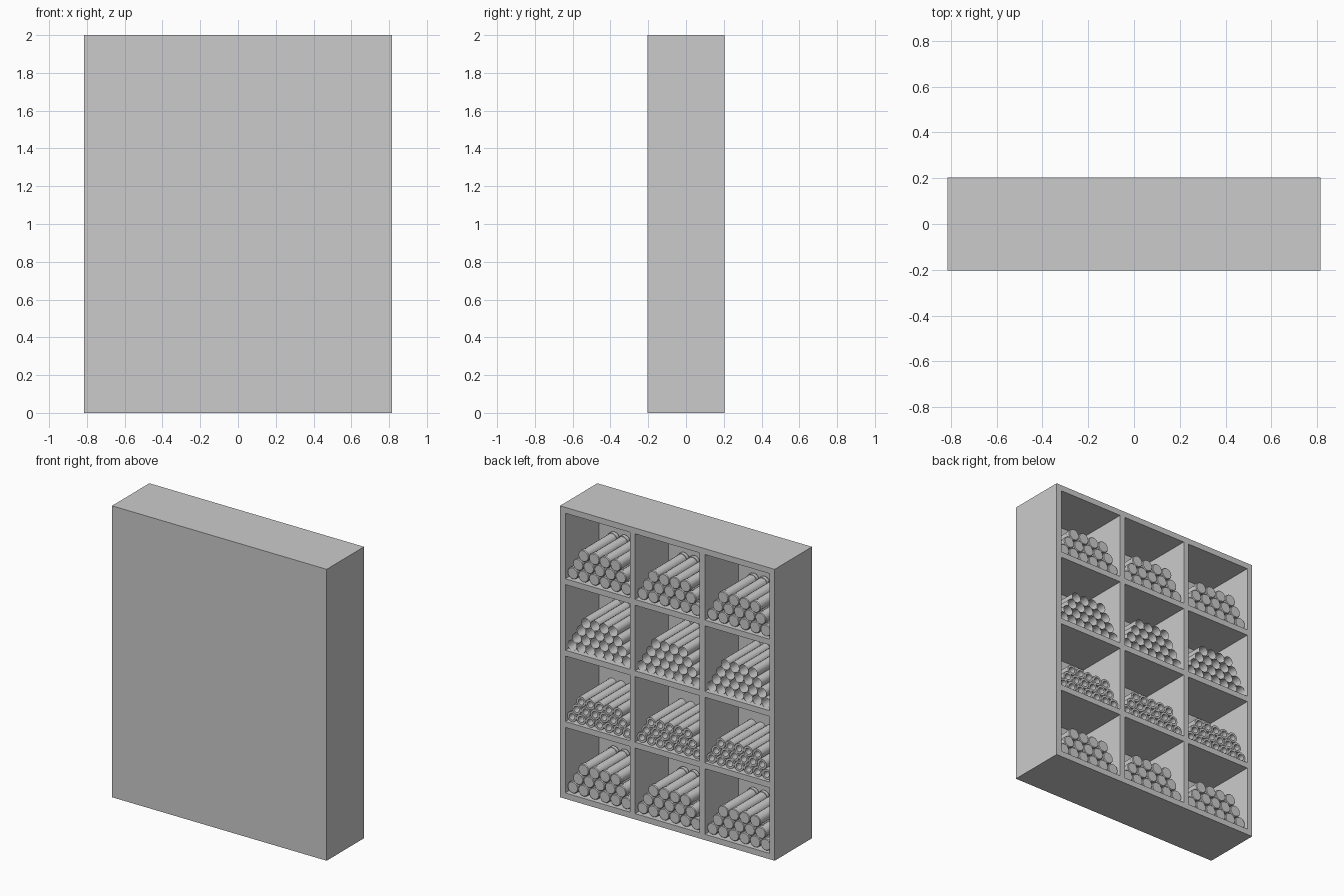
import bpy, bmesh
from math import pi, cos, sin, sqrt

if "Cube" in bpy.data.objects:
    bpy.data.objects.remove(bpy.data.objects["Cube"])

W, D, H, T = 1.63, 0.405, 2.0, 0.04     # shelf size and board thickness
COLS, ROWS = 3, 4
CW = (W - T * (COLS + 1)) / COLS        # cell width
CH = (H - T * (ROWS + 1)) / ROWS        # cell height
Y0, Y1 = -D / 2 + T + 0.005, D / 2 - 0.02   # ends of the stacked rolls


def obj_from(name, mesh, loc=(0, 0, 0)):
    ob = bpy.data.objects.new(name, mesh)
    ob.location = loc
    bpy.context.collection.objects.link(ob)
    return ob


def cabinet():
    # block with pigeonholes: grid face on the open side, holes pushed inward
    me = bpy.data.meshes.new("cabinet")
    bm = bmesh.new()
    xs, zs = [-W / 2], [0.0]
    for _ in range(COLS):
        xs += [xs[-1] + T, xs[-1] + T + CW]
    for _ in range(ROWS):
        zs += [zs[-1] + T, zs[-1] + T + CH]
    xs.append(W / 2)
    zs.append(H)
    grid = [[bm.verts.new((x, D / 2, z)) for z in zs] for x in xs]
    holes = []
    for i in range(len(xs) - 1):
        for j in range(len(zs) - 1):
            f = bm.faces.new((grid[i][j], grid[i][j + 1],
                              grid[i + 1][j + 1], grid[i + 1][j]))
            if i % 2 and j % 2:
                holes.append(f)
    rim = [e for e in bm.edges if e.is_boundary]
    new = bmesh.ops.extrude_edge_only(bm, edges=rim)["geom"]
    for v in new:
        if isinstance(v, bmesh.types.BMVert):
            v.co.y = -D / 2
    bmesh.ops.holes_fill(bm, edges=[e for e in bm.edges if e.is_boundary], sides=0)
    new = bmesh.ops.extrude_discrete_faces(bm, faces=holes)["faces"]
    for f in new:
        for v in f.verts:
            v.co.y = -D / 2 + T
    bmesh.ops.remove_doubles(bm, verts=bm.verts, dist=1e-5)
    bmesh.ops.recalc_face_normals(bm, faces=bm.faces)
    bm.to_mesh(me)
    bm.free()
    obj_from("cabinet", me)


def lathe(name, profile, closed=False, n=16):
    # spin (radius, y) points around the y axis; zero radius makes a cap
    me = bpy.data.meshes.new(name)
    bm = bmesh.new()
    rings = [[bm.verts.new((r * cos(2 * pi * k / n), y, r * sin(2 * pi * k / n)))
              for k in range(n)] for r, y in profile]
    pairs = list(zip(rings, rings[1:]))
    if closed:
        pairs.append((rings[-1], rings[0]))
    for a, b in pairs:
        for k in range(n):
            m = (k + 1) % n
            bm.faces.new((a[k], b[k], b[m], a[m]))
    return me, bm, rings


def finish(me, bm):
    bm.to_mesh(me)
    bm.free()
    me.shade_smooth()
    me.set_sharp_from_angle(angle=pi / 6)
    return me


def roll_mesh(r):
    # solid roll with slightly wider end bands
    s, b = r * 0.9, 0.03
    me, bm, rings = lathe("capped_roll", [(r * 0.9, Y0), (r, Y0 + 0.005), (r, Y0 + b), (s, Y0 + b),
                                          (s, Y1 - b), (r, Y1 - b), (r, Y1 - 0.005), (r * 0.9, Y1)])
    bm.faces.new(rings[0])
    bm.faces.new(rings[-1][::-1])
    bmesh.ops.recalc_face_normals(bm, faces=bm.faces)
    return finish(me, bm)


def sleeve_mesh(r):
    # thin open sleeve
    me, bm, rings = lathe("open_sleeve", [(r, Y0), (r, Y1)])
    return finish(me, bm)


def pipe_mesh(r):
    # thick-walled pipe
    q = r * 0.6
    me, bm, rings = lathe("pipe", [(r, Y0), (r, Y1), (q, Y1), (q, Y0)], closed=True)
    bmesh.ops.recalc_face_normals(bm, faces=bm.faces)
    return finish(me, bm)


def stack(name, mesh, r, base, layers, cx, z):
    # triangular stacking, one fewer per layer
    for l in range(layers):
        count = base - l
        for k in range(count):
            obj_from(name, mesh, (cx + (2 * k - count + 1) * r, 0,
                                  z + r + l * r * sqrt(3)))


cabinet()
big, thin, mid = 0.0405, 0.0345, 0.0348
roll = roll_mesh(big)
rows = [("roll", roll, big, 6, 3), ("pipe", pipe_mesh(mid), mid, 7, 3),
        ("sleeve", sleeve_mesh(thin), thin, 7, 4), ("roll", roll, big, 6, 3)]
for j, (name, mesh, r, base, layers) in enumerate(rows):
    for i in range(COLS):
        stack(name, mesh, r, base, layers, (i - 1) * (CW + T), T + j * (CH + T))
